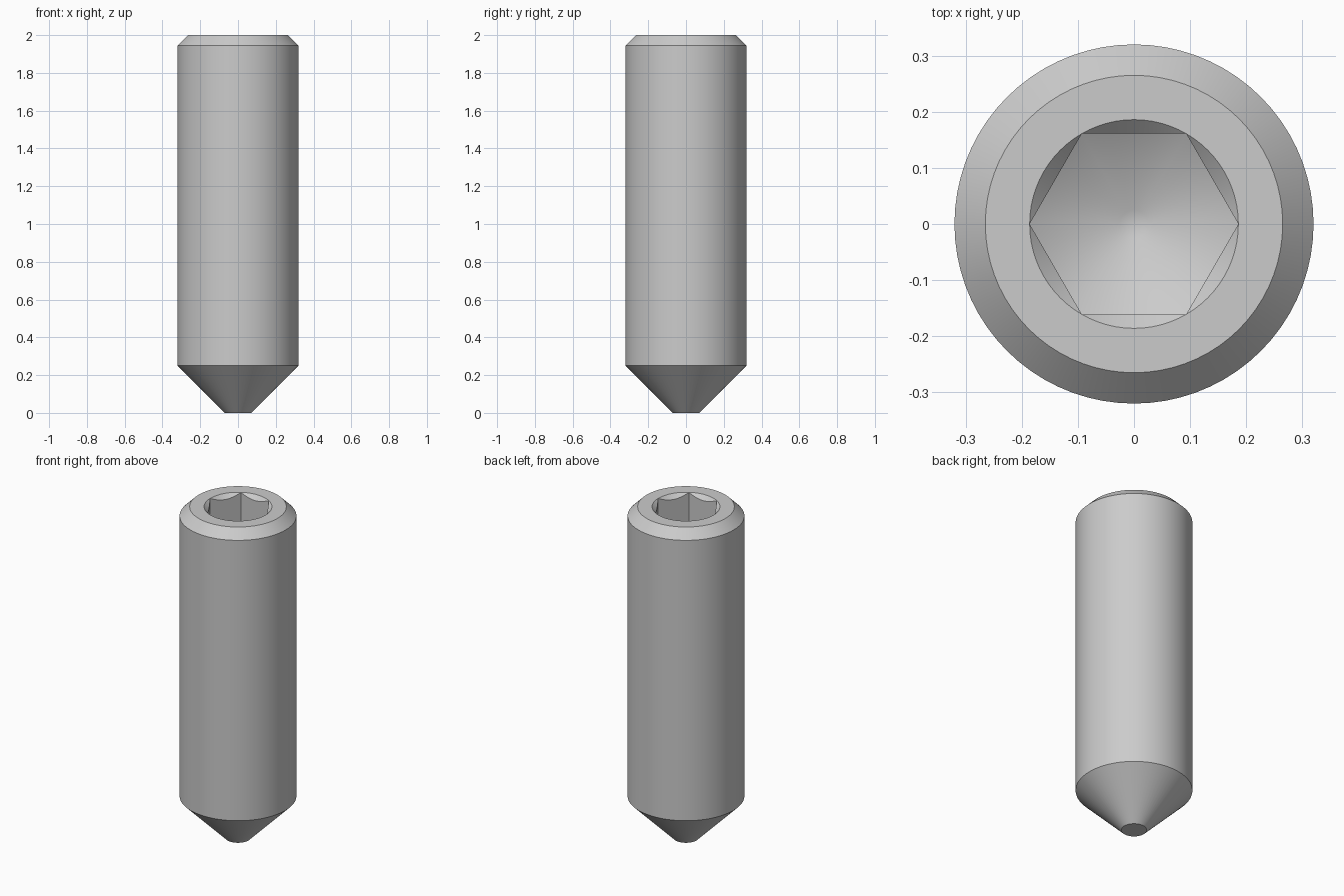
import bpy, bmesh, math

cube = bpy.data.objects.get("Cube")
if cube:
    bpy.data.objects.remove(cube, do_unlink=True)

SEGMENTS = 72
LENGTH, RADIUS = 2.0, 0.32
TIP_R, TIP_H = 0.07, 0.25
RIM_R, CHAMFER = 0.265, 0.055
HEX_R = 0.186                      # corner radius of the hex socket
SOCKET_DEPTH = 0.4
APEX_R = 0.025
SLOPE = math.tan(math.radians(30))  # drill-point floor


def hex_radius(angle):
    """Distance from the axis to the hexagon side at this angle."""
    sector = math.pi / 3
    return HEX_R * math.cos(sector / 2) / math.cos(angle % sector - sector / 2)


def round_ring(radius, z):
    return lambda a: (radius, z)


def socket_mouth(a):
    r = hex_radius(a)
    return r, LENGTH - (HEX_R - r)


def socket_foot(a):
    r = hex_radius(a)
    return r, LENGTH - SOCKET_DEPTH - (HEX_R - r) * SLOPE


# Rings from the tip, up the outside, over the rim and down into the socket
apex_z = LENGTH - SOCKET_DEPTH - (HEX_R - APEX_R) * SLOPE
sections = [
    round_ring(TIP_R, 0),
    round_ring(RADIUS, TIP_H),
    round_ring(RADIUS, LENGTH - CHAMFER),
    round_ring(RIM_R, LENGTH),
    round_ring(HEX_R, LENGTH),
    socket_mouth,
    socket_foot,
    round_ring(APEX_R, apex_z),
]

bm = bmesh.new()
rings = []
for section in sections:
    ring = []
    for i in range(SEGMENTS):
        a = math.tau * i / SEGMENTS
        r, z = section(a)
        ring.append(bm.verts.new((r * math.cos(a), r * math.sin(a), z)))
    rings.append(ring)

for low, high in zip(rings, rings[1:]):
    for i in range(SEGMENTS):
        j = (i + 1) % SEGMENTS
        bm.faces.new((low[i], low[j], high[j], high[i]))
bm.faces.new(rings[0][::-1])
bm.faces.new(rings[-1])
# The socket corners meet the mouth circle
bmesh.ops.remove_doubles(bm, verts=bm.verts, dist=1e-5)
bmesh.ops.recalc_face_normals(bm, faces=bm.faces)

mesh = bpy.data.meshes.new("set_screw")
bm.to_mesh(mesh)
bm.free()
screw = bpy.data.objects.new("set_screw", mesh)
bpy.context.collection.objects.link(screw)

# Plain grey steel
steel = bpy.data.materials.new("grey_steel")
steel.use_nodes = True
colour = (0.6, 0.6, 0.6, 1)
steel.diffuse_color = colour
steel.node_tree.nodes["Principled BSDF"].inputs["Base Color"].default_value = colour
mesh.materials.append(steel)

bpy.ops.object.select_all(action="DESELECT")
screw.select_set(True)
bpy.context.view_layer.objects.active = screw
bpy.ops.object.shade_smooth_by_angle(angle=math.radians(35))
